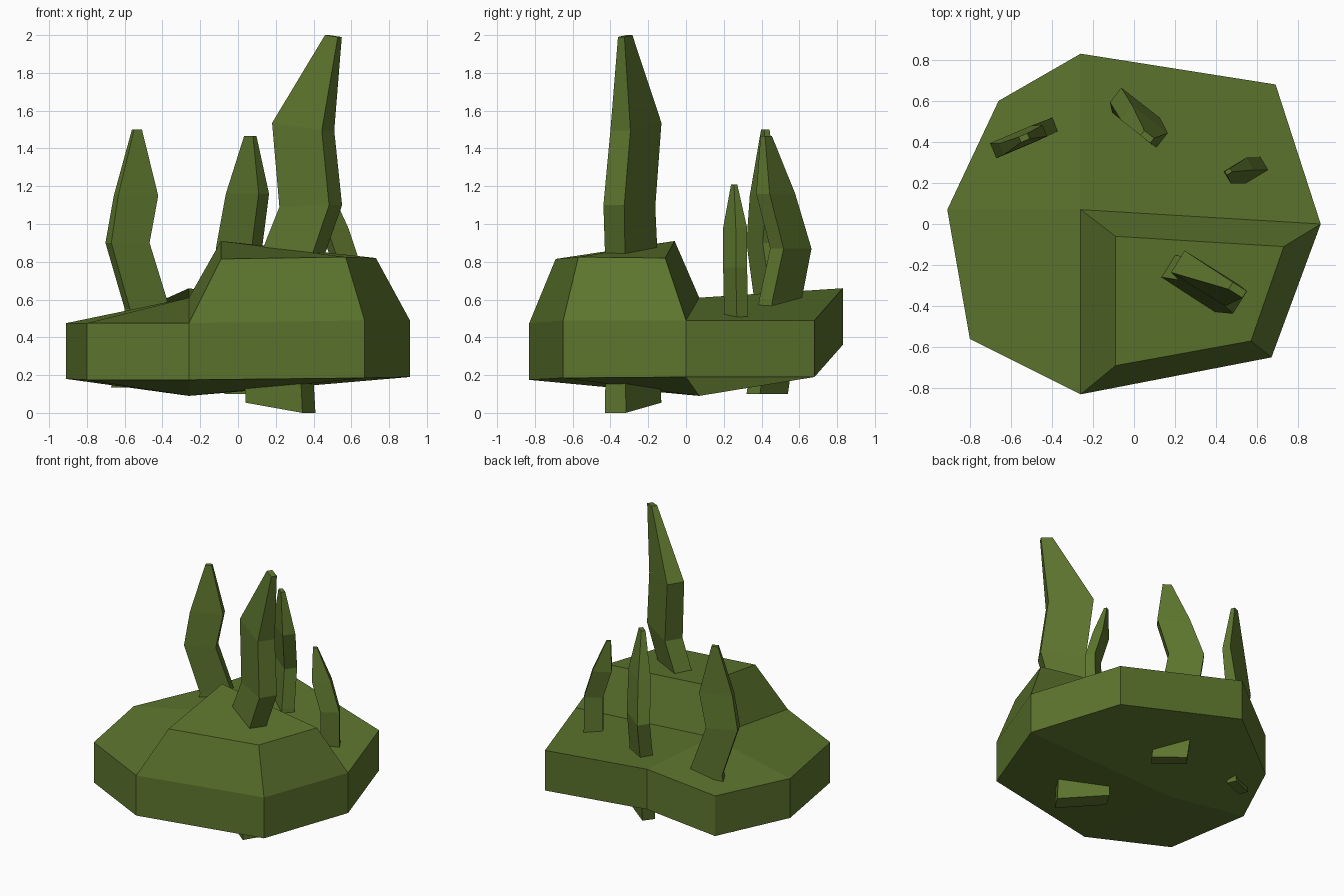
import bpy, bmesh
from math import radians, cos, sin

moss = bpy.data.materials.new("moss_green")
moss.diffuse_color = (0.11, 0.18, 0.027, 1)


def finish(name, bm):
    bmesh.ops.recalc_face_normals(bm, faces=bm.faces)
    mesh = bpy.data.meshes.new(name)
    bm.to_mesh(mesh)
    bm.free()
    mesh.materials.append(moss)
    bpy.context.collection.objects.link(bpy.data.objects.new(name, mesh))


def blade(name, yaw, rings):
    """Four-sided leaf skinned over rings: x, y, z, width, depth, z tilt."""
    c, s = cos(radians(yaw)), sin(radians(yaw))
    bm = bmesh.new()
    loops = []
    for x, y, z, w, d, tilt in rings:
        loops.append([bm.verts.new((x + c * a * w / 2 - s * b * d / 2,
                                    y + s * a * w / 2 + c * b * d / 2,
                                    z + a * tilt))
                      for a, b in ((-1, -1), (1, -1), (1, 1), (-1, 1))])
    for lo, hi in zip(loops, loops[1:]):
        for i in range(4):
            j = (i + 1) % 4
            bm.faces.new((lo[i], lo[j], hi[j], hi[i]))
    bm.faces.new(loops[0][::-1])
    bm.faces.new(loops[-1])
    finish(name, bm)


# Rock mound: eight-sided slab fanned from an off-centre hub
outline = [(-0.26, -0.83, 0.175, 0.475), (0.67, -0.65, 0.185, 0.49),
           (0.91, 0.00, 0.19, 0.49), (0.69, 0.68, 0.19, 0.49),
           (-0.26, 0.83, 0.36, 0.66), (-0.66, 0.60, 0.18, 0.48),
           (-0.91, 0.07, 0.18, 0.475), (-0.80, -0.56, 0.175, 0.475)]
bm = bmesh.new()
low = [bm.verts.new((x, y, z)) for x, y, z, _ in outline]
top = [bm.verts.new((x, y, z)) for x, y, _, z in outline]
hub_low = bm.verts.new((-0.26, 0.07, 0.09))
hub_top = bm.verts.new((-0.26, 0.07, 0.61))
for i in range(8):
    j = (i + 1) % 8
    bm.faces.new((low[i], low[j], top[j], top[i]))
for i in range(0, 8, 2):
    k = [i, i + 1, (i + 2) % 8]
    bm.faces.new([hub_low] + [low[n] for n in reversed(k)])
    if i:
        bm.faces.new([hub_top] + [top[n] for n in k])

# Raised step on the front right quarter
foot = [hub_top, top[0], top[1], top[2]]
cap = [bm.verts.new(p) for p in ((-0.09, -0.06, 0.91), (-0.09, -0.69, 0.815),
                                 (0.57, -0.57, 0.825), (0.73, -0.11, 0.82))]
for i in range(4):
    j = (i + 1) % 4
    bm.faces.new((foot[i], foot[j], cap[j], cap[i]))
bm.faces.new(cap)
finish("rock_mound", bm)

# Grass blades growing through the rock
blade("tall_blade", -32, [
    (0.225, -0.28, 0.027, 0.355, 0.13, -0.027), (0.20, -0.28, 0.60, 0.34, 0.12, 0),
    (0.385, -0.30, 1.095, 0.31, 0.13, 0.005), (0.345, -0.265, 1.515, 0.31, 0.125, -0.02),
    (0.505, -0.322, 1.995, 0.08, 0.04, -0.005)])
blade("middle_blade", -38, [
    (0.05, 0.43, 0.10, 0.24, 0.09, 0), (0.02, 0.50, 0.60, 0.25, 0.09, 0),
    (0.005, 0.555, 0.87, 0.24, 0.09, 0), (0.05, 0.475, 1.16, 0.22, 0.09, 0),
    (0.065, 0.425, 1.465, 0.06, 0.03, 0)])
blade("left_blade", 23, [
    (-0.58, 0.40, 0.135, 0.17, 0.07, 0), (-0.48, 0.445, 0.55, 0.23, 0.07, 0),
    (-0.585, 0.40, 0.90, 0.22, 0.08, 0), (-0.54, 0.41, 1.15, 0.23, 0.06, 0),
    (-0.535, 0.42, 1.50, 0.045, 0.03, 0)])
blade("small_blade", 31, [
    (0.575, 0.27, 0.30, 0.13, 0.07, 0), (0.58, 0.26, 0.77, 0.13, 0.07, 0),
    (0.51, 0.26, 0.98, 0.13, 0.07, 0), (0.46, 0.255, 1.21, 0.03, 0.02, 0)])
